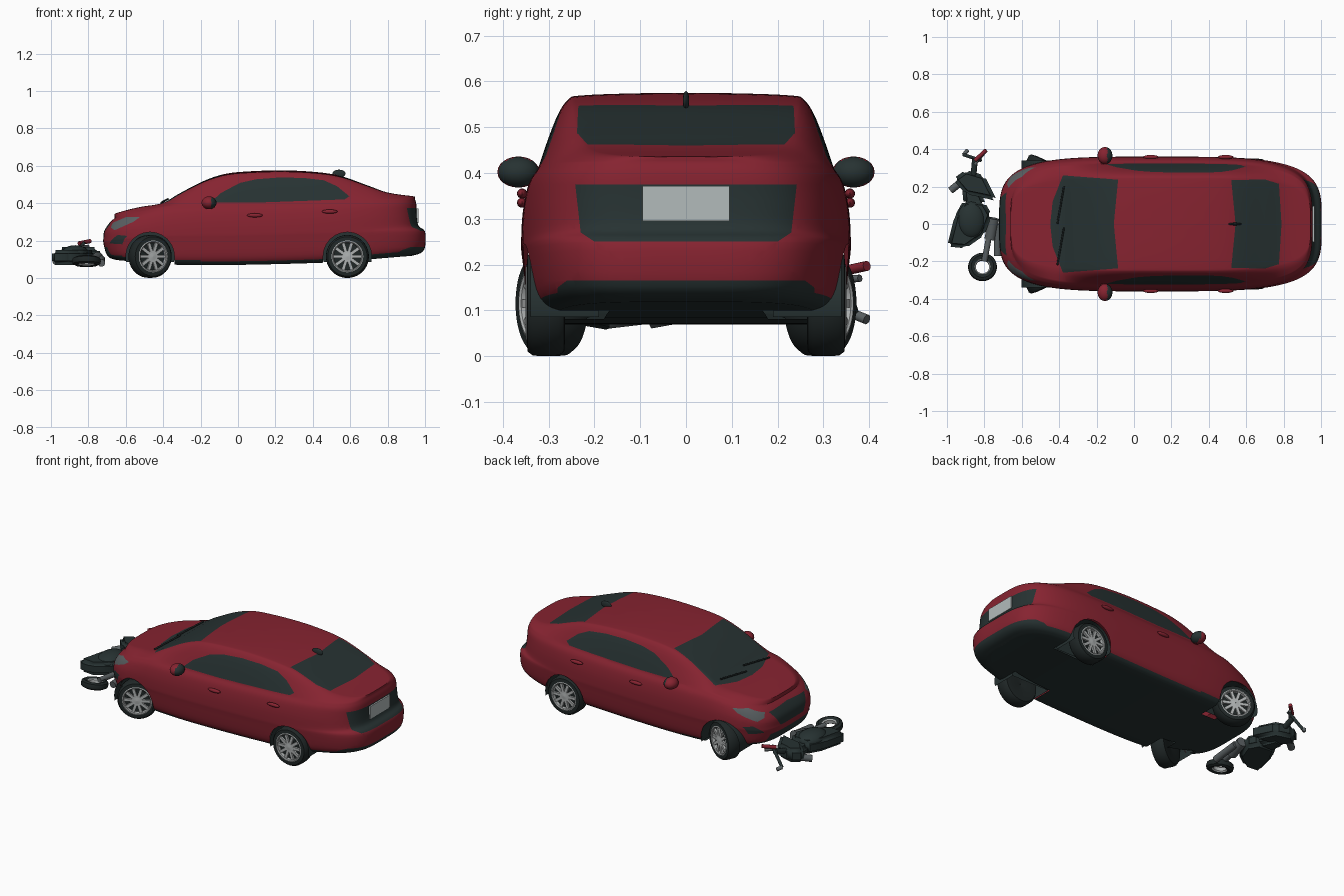
import bpy, bmesh, math
from mathutils import Vector, Matrix

if "Cube" in bpy.data.objects:
    bpy.data.objects.remove(bpy.data.objects["Cube"])

def material(name, r, g, b):
    m = bpy.data.materials.new(name)
    m.use_nodes = True
    m.diffuse_color = (r, g, b, 1)
    m.node_tree.nodes["Principled BSDF"].inputs["Base Color"].default_value = (r, g, b, 1)
    return m

RED = material("red paint", .24, .017, .03)
DARK = material("dark glass and trim", .02, .032, .032)
TYRE = material("black rubber", .014, .02, .02)
SILVER = material("silver", .42, .44, .44)
GREY = material("lamp grey", .1, .115, .12)
PLATE = material("plate white", .45, .5, .5)

def finish(name, bm, mats, angle=35):
    mesh = bpy.data.meshes.new(name)
    bm.to_mesh(mesh)
    bm.free()
    ob = bpy.data.objects.new(name, mesh)
    bpy.context.collection.objects.link(ob)
    for m in mats:
        mesh.materials.append(m)
    bpy.ops.object.select_all(action='DESELECT')
    ob.select_set(True)
    bpy.context.view_layer.objects.active = ob
    bpy.ops.object.shade_smooth_by_angle(angle=math.radians(angle))
    return ob

def curve(pts, x):
    """Smooth interpolation through (key, values...) rows."""
    n = len(pts)
    x = min(max(x, pts[0][0]), pts[-1][0])
    i = max(k for k in range(n - 1) if pts[k][0] <= x)
    slope = lambda a, b, c: (pts[b][c] - pts[a][c]) / (pts[b][0] - pts[a][0])
    h = pts[i + 1][0] - pts[i][0]
    t = (x - pts[i][0]) / h
    out = []
    for c in range(1, len(pts[0])):
        m0 = slope(max(i - 1, 0), i + 1, c) * h
        m1 = slope(i, min(i + 2, n - 1), c) * h
        p, q = pts[i][c], pts[i + 1][c]
        out.append((2*t**3 - 3*t*t + 1)*p + (t**3 - 2*t*t + t)*m0 + (3*t*t - 2*t**3)*q + (t**3 - t*t)*m1)
    return out

# Body curves along the length: centre top line, belt line, underside
TOP = [(-.7, .325), (-.64, .35), (-.53, .378), (-.4, .402), (-.32, .448), (-.18, .52), (-.07, .556), (.06, .57),
       (.25, .575), (.43, .565), (.55, .545), (.7, .492), (.8, .457), (.95, .435)]
BELT = [(-.7, .31), (-.5, .36), (-.37, .385), (.2, .4), (.6, .415), (.95, .425)]
FLOOR = [(-.7, .1), (-.3, .07), (.5, .083), (.8, .108), (.95, .12)]
# Side levels: height share, half width, nose x, tail x
SIDE = [(0, .30, -.65, .93), (.04, .325, -.685, .975), (.15, .345, -.705, 1), (.42, .357, -.72, 1),
        (.52, .36, -.72, .965), (.72, .357, -.715, .955), (.9, .345, -.69, .953), (1, .325, -.66, .945)]
# Cabin levels: width share, rise share
CABIN = [(1, 0), (.93, .4), (.86, .73), (.79, .92), (.71, .965), (.4, .99), (0, 1)]

def sampled(rows, n):
    keyed = [(i, *r) for i, r in enumerate(rows)]
    return [curve(keyed, i / n) for i in range((len(rows) - 1) * n + 1)]

def make_row(level, k=1.0, rise=None):
    f, w, x0, x1 = level
    row = []
    for i in range(161):
        s = math.sin(math.pi / 2 * (i / 80 - 1))
        t = math.sin(math.pi / 2 * s)
        x = (x0 + x1) / 2 + t * (x1 - x0) / 2
        y = k * w * max(0, 1 - t**4) ** .25
        lo, hi, top = curve(FLOOR, x)[0], curve(BELT, x)[0], curve(TOP, x)[0]
        z = lo + f * (hi - lo) if rise is None else hi + rise * (top - hi)
        row.append((x, y if i % 160 else 0, z))
    return row

rows = [make_row(SIDE[0], k) for k in (0, .3, .6, .85)]
rows += [make_row(l) for l in sampled(SIDE, 4)]
rows += [make_row(SIDE[-1], k, g) for k, g in sampled(CABIN, 4)[1:]]

bm = bmesh.new()
grid = [[bm.verts.new(p) for p in row] for row in rows]
for a, b in zip(grid, grid[1:]):
    for i in range(160):
        bm.faces.new((a[i], a[i + 1], b[i + 1], b[i]))
bmesh.ops.remove_doubles(bm, verts=bm.verts, dist=.0004)
bm.normal_update()
if sum(f.normal.z for f in bm.faces if f.calc_center_median().z > .5) < 0:
    bmesh.ops.reverse_faces(bm, faces=bm.faces)
    bm.normal_update()

def inlay(poly, i, j, test, mat):
    """Cut a convex outline into the body; paint it, or open it if mat is None."""
    pts = [Vector(p) for p in poly]
    area = sum(a.cross(b) for a, b in zip(pts, pts[1:] + pts[:1]))
    if area < 0:
        pts.reverse()
    edges = list(zip(pts, pts[1:] + pts[:1]))
    flat = lambda v: Vector((v[i], v[j]))
    def chosen(margin):
        out = []
        for f in bm.faces:
            c = f.calc_center_median()
            if test(c, f.normal) and all((b - a).normalized().cross(flat(c) - a) > -margin for a, b in edges):
                out.append(f)
        return out
    for a, b in edges:
        faces = chosen(.05)
        co, no = Vector((0, 0, 0)), Vector((0, 0, 0))
        co[i], co[j] = a
        no[i], no[j] = (b - a).y, -(b - a).x
        geom = set(faces) | {e for f in faces for e in f.edges} | {v for f in faces for v in f.verts}
        bmesh.ops.bisect_plane(bm, geom=list(geom), plane_co=co, plane_no=no, dist=1e-5)
        bm.normal_update()
    inside = chosen(0)
    if mat is None:
        bmesh.ops.delete(bm, geom=inside, context='FACES')
    else:
        for f in inside:
            f.material_index = mat

for f in bm.faces:
    if f.normal.z < -.6 and f.calc_center_median().z < .14:
        f.material_index = 1
upper = lambda c, n: c.z > .385 and n.z > .2
side = lambda c, n: c.y > .2 and n.y > .3
nose = lambda c, n: c.x < -.5 and n.x < -.25
tail = lambda c, n: c.x > .8 and n.x > .15
# Windscreen, rear window, side glass
inlay([(-.45, -.02), (-.435, .12), (-.38, .26), (-.085, .237), (-.11, -.02)], 0, 1, upper, 1)
inlay([(.545, -.02), (.52, .235), (.7, .238), (.775, .215), (.79, -.02)], 0, 1, upper, 1)
inlay([(-.15, .402), (.1, .403), (.57, .42), (.595, .437), (.53, .49), (.46, .522), (.35, .535), (.22, .537),
       (.1, .528), (.01, .508), (-.09, .455)], 0, 2, side, 1)
# Tail panel, rear valance
inlay([(-.02, .25), (.2, .25), (.23, .27), (.242, .375), (-.02, .375)], 1, 2, tail, 1)
inlay([(-.02, .1), (.285, .1), (.28, .15), (.26, .165), (-.02, .165)], 1, 2, tail, 1)
# Grille, lower intake, fog lamp recess, headlamp
inlay([(-.02, .2), (.11, .2), (.17, .29), (-.02, .3)], 1, 2, nose, 1)
inlay([(-.02, .115), (.2, .115), (.18, .165), (-.02, .165)], 1, 2, nose, 1)
inlay([(.22, .185), (.28, .18), (.3, .225), (.27, .23)], 1, 2, nose, 1)
inlay([(-.68, .27), (-.66, .255), (-.56, .3), (-.525, .325), (-.6, .325), (-.67, .295)], 0, 2,
      lambda c, n: c.y > .17 and n.y > .05, 2)
# Wheel arches
for wx in (-.47, .585):
    arch = [(wx + .13 * math.cos(a * math.pi / 12), .115 + .13 * math.sin(a * math.pi / 12)) for a in range(13)]
    inlay(arch + [(wx - .13, 0), (wx + .13, 0)], 0, 2, lambda c, n: c.y > .2 and c.z < .3, None)
body = finish("car_body", bm, [RED, DARK, GREY], 30)
mirror = body.modifiers.new("mirror", 'MIRROR')
mirror.use_axis = (False, True, False)
mirror.merge_threshold = .001

def box(name, loc, size, mat, rot=0):
    b = bmesh.new()
    bmesh.ops.create_cube(b, size=1, matrix=Matrix.LocRotScale(
        Vector(loc), Matrix.Rotation(rot, 3, 'Z').to_quaternion(), Vector(size)))
    return finish(name, b, [mat])

def ball(name, loc, size, mats, rule=None):
    b = bmesh.new()
    bmesh.ops.create_uvsphere(b, u_segments=20, v_segments=12, radius=1,
                              matrix=Matrix.Translation(loc) @ Matrix.Diagonal((*size, 1)))
    b.normal_update()
    for f in b.faces:
        f.material_index = int(bool(rule and rule(f.normal)))
    return finish(name, b, mats)

def rod(name, a, c, r, mat):
    a, c = Vector(a), Vector(c)
    b = bmesh.new()
    rot = (c - a).to_track_quat('Z', 'Y').to_matrix().to_4x4()
    bmesh.ops.create_cone(b, segments=14, radius1=r, radius2=r, depth=(c - a).length, cap_ends=True,
                          matrix=Matrix.Translation((a + c) / 2) @ rot)
    return finish(name, b, [mat])

def lathe(b, profile, mat, steps=40):
    """Spin (radius, y) points around the y axis."""
    rings = [[b.verts.new((r * math.cos(a), y, r * math.sin(a)))
              for a in (2 * math.pi * k / steps for k in range(steps))] for r, y in profile]
    for p, q in zip(rings, rings[1:]):
        for k in range(steps):
            b.faces.new((p[k], p[k - 1], q[k - 1], q[k])).material_index = mat

def wheel(name, x, y, turn, sign):
    b = bmesh.new()
    lathe(b, [(.001, -.03), (.08, -.042), (.105, -.04), (.114, -.028), (.115, 0), (.114, .028),
              (.105, .04), (.084, .042)], 0)
    lathe(b, [(.085, .042), (.08, .044), (.075, .04), (.073, .022)], 1)
    lathe(b, [(.074, .022), (.001, .022)], 0)
    lathe(b, [(.022, .022), (.02, .038), (.001, .04)], 1)
    for k in range(10):
        m = Matrix.Rotation(k * math.pi / 5, 4, 'Y') @ Matrix.Translation((.046, .032, 0)) @ Matrix.Diagonal((.064, .012, .017, 1))
        made = bmesh.ops.create_cube(b, size=1, matrix=m)["verts"]
        for f in {f for v in made for f in v.link_faces}:
            f.material_index = 1
    flip = Matrix.Diagonal((1, sign, 1, 1))
    bmesh.ops.transform(b, matrix=flip @ Matrix.Translation((x, y, .115)) @ Matrix.Rotation(turn, 4, 'Z'), verts=b.verts)
    bmesh.ops.recalc_face_normals(b, faces=b.faces)
    finish(name, b, [TYRE, SILVER])

for sign, label in ((1, "left"), (-1, "right")):
    wheel("front_wheel_" + label, -.47, .293, -.42, sign)
    wheel("rear_wheel_" + label, .585, .306, 0, sign)
    for wx, end in ((-.47, "front"), (.585, "rear")):
        b = bmesh.new()
        lathe(b, [(.001, .19), (.131, .19), (.131, .34)], 0)
        bmesh.ops.transform(b, matrix=Matrix.Translation((wx, 0, .115)) @ Matrix.Diagonal((1, sign, 1, 1)), verts=b.verts)
        bmesh.ops.bisect_plane(b, geom=b.verts[:] + b.edges[:] + b.faces[:], plane_co=(0, 0, .085),
                               plane_no=(0, 0, -1), clear_outer=True)
        finish(f"{end}_wheel_well_{label}", b, [DARK])
    ball("door_mirror_" + label, (-.155, sign * .366, .402), (.04, .046, .034), [RED, DARK], lambda n: n.x > .3)
    rod("mirror_stalk_" + label, (-.165, sign * .3, .385), (-.16, sign * .36, .395), .014, RED)
    for hx, hz in ((.09, .335), (.49, .355)):
        ball("door_handle_" + label, (hx, sign * .358, hz), (.042, .011, .011), [RED])

# Number plate, roof fin, wipers
box("number_plate", (.96, 0, .333), (.009, .19, .076), PLATE)
ball("roof_fin", (.54, 0, .558), (.035, .007, .021), [DARK])
for y in (-.12, .1):
    rod("wiper", (-.41, y - .1, .403), (-.375, y + .1, .422), .005, TYRE)

# Fallen scooter
def slab(name, pts, z0, z1, mat, bevel=.02):
    b = bmesh.new()
    f = b.faces.new([b.verts.new((x, y, z0)) for x, y in pts])
    up = bmesh.ops.extrude_face_region(b, geom=[f])["geom"]
    bmesh.ops.translate(b, vec=(0, 0, z1 - z0), verts=[v for v in up if isinstance(v, bmesh.types.BMVert)])
    bmesh.ops.recalc_face_normals(b, faces=b.faces)
    bmesh.ops.bevel(b, geom=b.edges[:], offset=bevel, segments=3, affect='EDGES', clamp_overlap=True)
    finish(name, b, [mat], 50)

slab("scooter_tail", [(-1, -.12), (-.96, .04), (-.91, .13), (-.8, .12), (-.76, .05), (-.8, -.06), (-.9, -.13)], .07, .15, DARK)
ball("scooter_seat", (-.87, .02, .13), (.075, .1, .045), [DARK])
slab("scooter_floor", [(-.91, .1), (-.92, .2), (-.84, .22), (-.79, .1)], .07, .13, DARK)
slab("scooter_shield", [(-.97, .24), (-.9, .29), (-.8, .26), (-.73, .12), (-.8, .14), (-.9, .16)], .08, .165, DARK)
rod("scooter_front_fork", (-.93, .22, .1), (-.98, .18, .09), .02, GREY)
rod("scooter_steering", (-.86, .24, .13), (-.85, .35, .16), .016, DARK)
rod("scooter_handlebar", (-.91, .37, .09), (-.82, .34, .19), .009, DARK)
rod("scooter_grip_low", (-.91, .37, .09), (-.89, .395, .08), .011, GREY)
rod("scooter_grip_high", (-.85, .34, .185), (-.79, .395, .197), .011, RED)
rod("scooter_brake_lever", (-.85, .32, .165), (-.8, .38, .17), .008, GREY)
rod("scooter_engine", (-.77, -.08, .09), (-.75, .03, .11), .03, GREY)
rod("scooter_exhaust", (-.73, -.17, .08), (-.73, .0, .1), .02, GREY)
rod("scooter_swing_arm", (-.8, -.2, .1), (-.77, -.04, .1), .016, GREY)
b = bmesh.new()
lathe(b, [(.042, -.016), (.06, -.022), (.074, -.014), (.077, 0), (.074, .014), (.06, .022), (.042, .016)], 0)
lathe(b, [(.042, .016), (.036, .01), (.036, -.01), (.042, -.016)], 1)
bmesh.ops.transform(b, matrix=Matrix.Translation((-.81, -.23, .09)) @ Matrix.Rotation(math.radians(80), 4, 'X'), verts=b.verts)
bmesh.ops.recalc_face_normals(b, faces=b.faces)
finish("scooter_wheel", b, [TYRE, SILVER])
